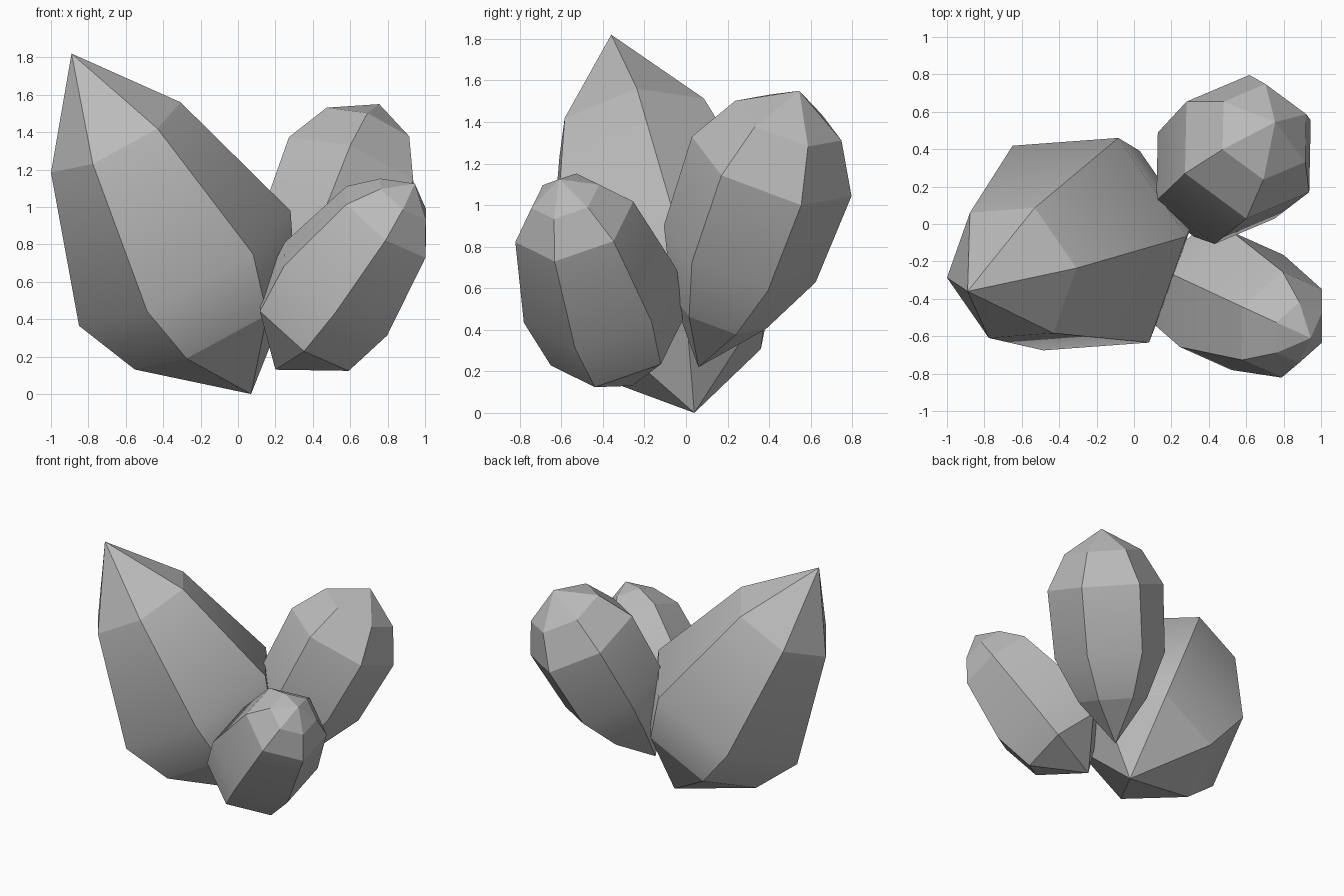
import bpy
import bmesh
from math import cos, sin, tau
from mathutils import Vector

cube = bpy.data.objects.get("Cube")
if cube:
    bpy.data.objects.remove(cube)

SIDES = 6
BELLY = 1  # ring where the long sides blend softly into the base

# Single stone colour
stone = bpy.data.materials.new("grey_stone")
stone.use_nodes = True
colour = (0.5, 0.5, 0.5, 1.0)
stone.diffuse_color = colour
stone.node_tree.nodes["Principled BSDF"].inputs["Base Color"].default_value = colour


def crystal(name, base, tip, spoke, rings):
    """Six-sided crystal from base to tip; rings are (distance, radius) pairs."""
    base, tip, spoke = Vector(base), Vector(tip), Vector(spoke)
    axis = (tip - base).normalized()
    u = (spoke - axis * spoke.dot(axis)).normalized()
    v = axis.cross(u)

    bm = bmesh.new()
    loops = []
    for distance, radius in rings:
        centre = base + axis * distance
        angles = [tau * i / SIDES for i in range(SIDES)]
        loops.append([bm.verts.new(centre + (u * cos(a) + v * sin(a)) * radius)
                      for a in angles])
    bottom, top = bm.verts.new(base), bm.verts.new(tip)

    # Pointed ends and the bands between rings
    for i in range(SIDES):
        j = (i + 1) % SIDES
        bm.faces.new((bottom, loops[0][j], loops[0][i]))
        bm.faces.new((top, loops[-1][i], loops[-1][j]))
        for low, high in zip(loops, loops[1:]):
            bm.faces.new((low[i], low[j], high[j], high[i]))
    bmesh.ops.recalc_face_normals(bm, faces=bm.faces)

    # Crisp facets everywhere except around the belly
    belly = set(loops[BELLY])
    for face in bm.faces:
        face.smooth = True
    for edge in bm.edges:
        edge.smooth = all(vert in belly for vert in edge.verts)

    mesh = bpy.data.meshes.new(name)
    bm.to_mesh(mesh)
    bm.free()
    mesh.materials.append(stone)
    obj = bpy.data.objects.new(name, mesh)
    bpy.context.collection.objects.link(obj)
    return obj


# Tall leaning crystal
crystal("large_crystal", (0.07, 0.04, 0.0), (-0.89, -0.36, 1.82),
        (0.345, 0.025, 0.19),
        [(0.42, 0.49), (0.774, 0.645), (1.58, 0.395)])

# Blunt crystal at the back
crystal("back_crystal", (0.22, 0.06, 0.22), (0.755, 0.545, 1.55),
        (-0.225, -0.095, 0.125),
        [(0.305, 0.242), (0.62, 0.39), (1.10, 0.41), (1.35, 0.273)])

# Small crystal at the front
crystal("front_crystal", (0.2, -0.26, 0.13), (0.945, -0.61, 1.125),
        (0.0, -0.33, -0.11),
        [(0.27, 0.336), (0.56, 0.39), (1.025, 0.30), (1.184, 0.172)])
